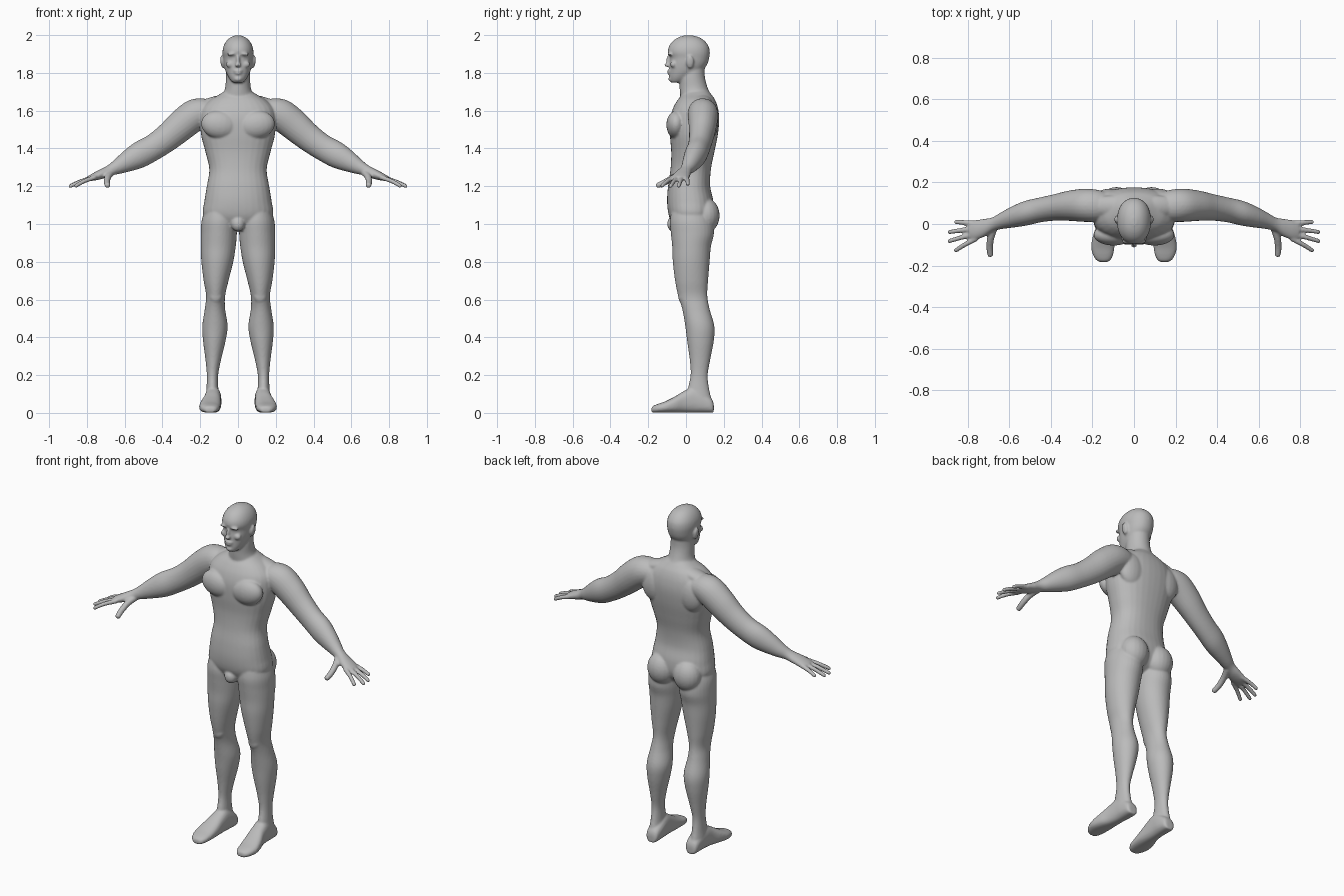
import bpy, bmesh, math
from mathutils import Vector

bm = bmesh.new()


def spline(rows, steps=5):
    """Catmull-Rom interpolation of every column of a table."""
    out = []
    for i in range(len(rows) - 1):
        p = [rows[max(i - 1, 0)], rows[i], rows[i + 1], rows[min(i + 2, len(rows) - 1)]]
        for k in range(steps):
            t = k / steps
            out.append([0.5 * (2 * b + (c - a) * t + (2 * a - 5 * b + 4 * c - d) * t * t
                               + (3 * b - a - 3 * c + d) * t ** 3) for a, b, c, d in zip(*p)])
    return out + [list(rows[-1])]


def loft(rings, n=32, power=2.0):
    """Closed skin over rings given as (centre, half-axis u, half-axis v)."""
    loops = []
    for c, u, v in rings:
        loop = []
        for k in range(n):
            a = 2 * math.pi * k / n
            ca, sa = math.cos(a), math.sin(a)
            f = (abs(ca) ** power + abs(sa) ** power) ** (-1 / power)
            loop.append(bm.verts.new(c + u * ca * f + v * sa * f))
        loops.append(loop)
    for a, b in zip(loops, loops[1:]):
        for k in range(n):
            bm.faces.new((a[k], a[(k + 1) % n], b[(k + 1) % n], b[k]))
    bm.faces.new(loops[0][::-1])
    bm.faces.new(loops[-1])


def column(rows, s=1, power=2.0):
    """Upright form; rows are z, x left, x right, y front, y back."""
    loft([(Vector((s * (a + b) / 2, (f + k) / 2, z)), Vector(((b - a) / 2, 0, 0)),
           Vector((0, (k - f) / 2, 0))) for z, a, b, f, k in spline(rows)], power=power)


def blob(centre, radii, tilt=0.0):
    """Ellipsoid, tilted about the y axis."""
    r = [Vector((math.cos(tilt), 0, -math.sin(tilt))) * radii[0], Vector((0, radii[1], 0)),
         Vector((math.sin(tilt), 0, math.cos(tilt))) * radii[2]]
    angles = [math.pi * (k / 16 - 0.5) * 0.99 for k in range(17)]
    loft([(Vector(centre) + r[2] * math.sin(a), r[0] * math.cos(a), r[1] * math.cos(a))
          for a in angles], 20)


def limb(rows, s):
    """Sideways form; rows are x, y, z, half depth, half thickness."""
    loft([(Vector((s * x, y, z)), Vector((0, d, 0)), Vector((s * 0.42, 0, 0.9)) * t)
          for x, y, z, d, t in spline(rows)], 24)


def finger(points, s, r):
    """Rounded tube through points, tapering to the tip."""
    rings, pts = [], [Vector((s * x, y, z)) for x, y, z in spline(points, 6)]
    for i, p in enumerate(pts):
        t = (pts[min(i + 1, len(pts) - 1)] - pts[max(i - 1, 0)]).normalized()
        u = t.cross(Vector((0, 0, 1))).normalized()
        q = r * (1 - 0.25 * i / len(pts)) * (0.55 if i == len(pts) - 1 else 1)
        rings.append((p, u * q, u.cross(t) * q))
    loft(rings, 14)


# Torso
column([(0.965, -.05, .05, -.05, .07), (1.0, -.14, .14, -.07, .12), (1.05, -.185, .185, -.092, .145),
        (1.12, -.178, .178, -.1, .145), (1.2, -.165, .165, -.095, .128), (1.29, -.152, .152, -.082, .132),
        (1.38, -.172, .172, -.078, .15), (1.47, -.195, .195, -.085, .168), (1.55, -.2, .2, -.085, .176),
        (1.61, -.19, .19, -.07, .17), (1.655, -.15, .15, -.045, .155), (1.685, -.1, .1, -.02, .135),
        (1.71, -.06, .06, -.005, .115)], power=2.35)
# Neck
column([(1.6, -.09, .09, -.03, .13), (1.67, -.085, .085, -.03, .135), (1.72, -.068, .068, -.034, .115),
        (1.78, -.064, .064, -.035, .1), (1.85, -.06, .06, -.02, .1)])
# Head
column([(1.748, -.022, .022, -.078, -.03), (1.757, -.036, .036, -.084, 0), (1.78, -.052, .052, -.088, .04),
        (1.81, -.066, .066, -.088, .085), (1.845, -.075, .075, -.088, .112), (1.88, -.079, .079, -.086, .123),
        (1.91, -.082, .082, -.096, .126), (1.94, -.077, .077, -.09, .12), (1.968, -.062, .062, -.07, .1),
        (1.988, -.04, .04, -.04, .07), (1.999, -.012, .012, -.005, .03)], power=2.15)
# Nose, lips and chin
blob((0, -.092, 1.862), (.01, .013, .032))
blob((0, -.099, 1.842), (.016, .015, .011))
blob((0, -.088, 1.811), (.024, .011, .006))
blob((0, -.087, 1.797), (.02, .012, .006))
blob((0, -.08, 1.768), (.022, .014, .014))
# Groin
blob((0, -.066, 1.0), (.036, .034, .04))

for s in (1, -1):
    # Brow, cheek and ear
    blob((s * .032, -.084, 1.9), (.028, .014, .008), s * .1)
    blob((s * .042, -.066, 1.845), (.022, .018, .018))
    blob((s * .084, .022, 1.857), (.009, .02, .034), s * .15)
    # Chest, shoulder blade and neck muscle
    blob((s * .098, -.052, 1.525), (.098, .052, .074), s * -.15)
    blob((s * .115, .12, 1.54), (.085, .05, .1))
    blob((s * .11, .085, 1.645), (.13, .052, .034), s * .24)
    # Buttock
    blob((s * .085, .105, 1.045), (.083, .073, .092))
    # Leg
    column([(1.1, .03, .165, -.07, .11), (1.02, .006, .192, -.085, .14), (.95, .006, .197, -.08, .148),
            (.88, .012, .197, -.073, .132), (.8, .025, .194, -.07, .125), (.7, .05, .182, -.058, .117),
            (.62, .068, .169, -.042, .113), (.55, .068, .176, -.02, .125), (.46, .055, .189, -.004, .15),
            (.38, .066, .185, .006, .147), (.28, .09, .172, .02, .128), (.2, .105, .165, .024, .115),
            (.13, .104, .167, .01, .122), (.07, .1, .172, 0, .135), (.03, .105, .17, .01, .135)], s)
    # Kneecap
    blob((s * .118, -.012, .62), (.036, .03, .045))
    # Foot; rows are y, x, half width, height
    foot = [(.147, .13, .022, .045), (.135, .13, .036, .075), (.09, .13, .042, .11), (.04, .132, .043, .135),
            (-.01, .136, .046, .115), (-.06, .144, .054, .085), (-.11, .15, .056, .06),
            (-.15, .149, .048, .046), (-.175, .147, .033, .035), (-.183, .146, .018, .024)]
    loft([(Vector((s * x, y, h / 2 + .001)), Vector((w, 0, 0)), Vector((0, 0, h / 2)))
          for y, x, w, h in spline(foot)], power=2.5)
    # Arm and palm
    limb([(.1, .085, 1.6, .055, .06), (.17, .088, 1.597, .075, .076), (.235, .09, 1.572, .08, .086),
          (.31, .088, 1.515, .073, .085), (.38, .08, 1.455, .064, .076), (.45, .068, 1.405, .06, .07),
          (.52, .052, 1.367, .06, .07), (.58, .035, 1.335, .052, .058), (.64, .015, 1.302, .04, .04),
          (.68, -.002, 1.283, .034, .029), (.72, -.018, 1.265, .043, .026), (.76, -.028, 1.25, .047, .021),
          (.79, -.032, 1.24, .04, .014)], s)
    # Fingers
    for y, tip in ((.004, (.865, .01, 1.207)), (-.02, (.896, -.04, 1.198)),
                   (-.045, (.897, -.085, 1.196)), (-.068, (.865, -.132, 1.198))):
        mid = ((.765 + tip[0]) / 2, (y + tip[1]) / 2, (1.247 + tip[2]) / 2 + .004)
        finger([(.755, y, 1.248), mid, tip], s, .0135)
    # Thumb
    finger([(.67, -.01, 1.272), (.688, -.06, 1.25), (.694, -.11, 1.222), (.69, -.157, 1.2)], s, .0195)

bmesh.ops.recalc_face_normals(bm, faces=bm.faces)
mesh = bpy.data.meshes.new("body")
bm.to_mesh(mesh)
bm.free()
body = bpy.data.objects.new("body", mesh)
bpy.context.collection.objects.link(body)

skin = bpy.data.materials.new("grey skin")
skin.diffuse_color = (0.5, 0.5, 0.5, 1)
mesh.materials.append(skin)

# Fuse all forms into one soft skin
fuse = body.modifiers.new("fuse", 'REMESH')
fuse.mode = 'VOXEL'
fuse.voxel_size = 0.006
fuse.use_smooth_shade = True
soft = body.modifiers.new("soften", 'SMOOTH')
soft.factor = 0.5
soft.iterations = 5
